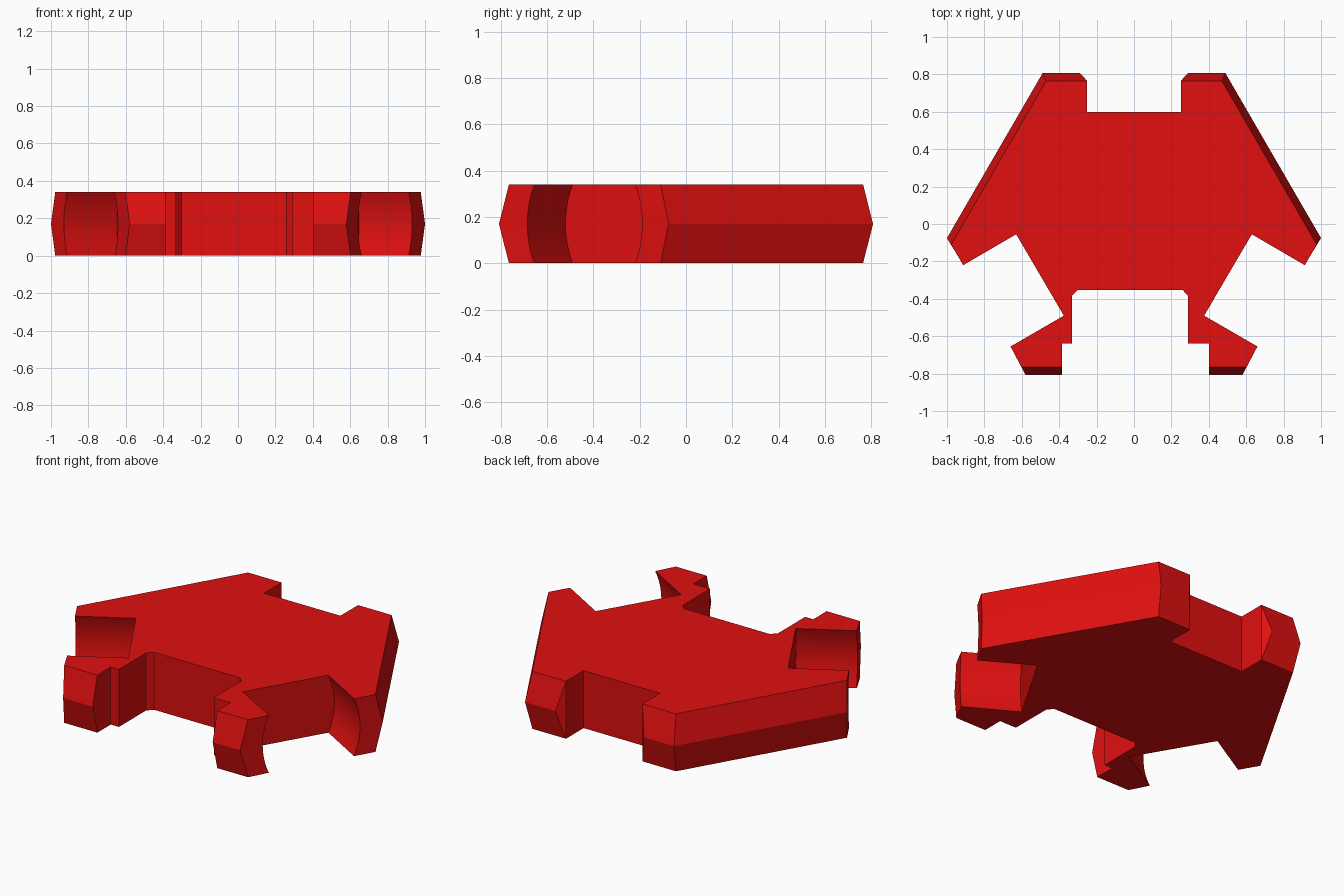
import bpy, bmesh, math

if "Cube" in bpy.data.objects:
    bpy.data.objects.remove(bpy.data.objects["Cube"])

H = 0.34      # plate thickness
LEVELS = 12   # slices through the thickness


def half_outline(sign, notch_x, leg_x, foot_x):
    """Profile of one half, back to front: top x, top y, mid-height shift x, y, kind."""
    pts = [
        (0.25, 0.60, 0, 0, 'flat'),
        (notch_x, 0.765, 0, 0, 'flat'),
        (notch_x, 0.765, 0.04, 0.043, 'ridge'),
        (0.47, 0.765, 0.018, 0.043, 'ridge'),
        (0.977, -0.11, 0.023, 0.035, 'ridge'),
        (0.913, -0.22, 0.018, 0.031, 'hollow'),
        (0.63, -0.055, 0.018, 0.031, 'hollow'),
        (0.375, -0.49, -0.018, -0.031, 'hollow'),
        (0.66, -0.655, -0.018, -0.031, 'hollow'),
        (0.602, -0.765, -0.023, -0.043, 'ridge'),
        (foot_x, -0.765, 0, -0.043, 'ridge'),
        (foot_x, -0.64, 0, 0, 'flat'),
        (leg_x, -0.64, 0, 0, 'flat'),
        (leg_x, -0.385, 0, 0, 'flat'),
        (leg_x - 0.03, -0.353, 0, 0, 'flat'),
    ]
    return [(sign * x, y, sign * dx, dy, k) for x, y, dx, dy, k in pts]


outline = half_outline(1, 0.25, 0.29, 0.40)
outline += half_outline(-1, 0.25, 0.332, 0.385)[::-1]

# Plate: stacked outlines with ridged outer rims and hollowed side notches
bm = bmesh.new()
rings = []
for i in range(LEVELS + 1):
    u = abs(2 * i / LEVELS - 1)
    amount = {'flat': 0, 'ridge': 1 - u, 'hollow': 1 - u * u}
    rings.append([bm.verts.new((x + dx * amount[k], y + dy * amount[k], H * i / LEVELS))
                  for x, y, dx, dy, k in outline])
n = len(outline)
for a, b in zip(rings, rings[1:]):
    for j in range(n):
        k = (j + 1) % n
        bm.faces.new((a[j], a[k], b[k], b[j]))
bmesh.ops.remove_doubles(bm, verts=bm.verts, dist=1e-5)

# Top and bottom caps
for z in (0, H):
    edges = [e for e in bm.edges if e.is_boundary and all(abs(v.co.z - z) < 1e-5 for v in e.verts)]
    bmesh.ops.contextual_create(bm, geom=edges)
caps = [f for f in bm.faces if len(f.verts) > 4]
bmesh.ops.triangulate(bm, faces=caps)
bmesh.ops.recalc_face_normals(bm, faces=bm.faces)

mesh = bpy.data.meshes.new("interlocking_plate")
bm.to_mesh(mesh)
bm.free()
plate = bpy.data.objects.new("interlocking_plate", mesh)
bpy.context.collection.objects.link(plate)

# Red colour
red = bpy.data.materials.new("red")
red.diffuse_color = (0.75, 0.005, 0.005, 1)
red.use_nodes = True
red.node_tree.nodes["Principled BSDF"].inputs["Base Color"].default_value = red.diffuse_color
mesh.materials.append(red)

# Smooth hollows, crisp ridges
bpy.context.view_layer.objects.active = plate
plate.select_set(True)
bpy.ops.object.shade_smooth_by_angle(angle=math.radians(12))
